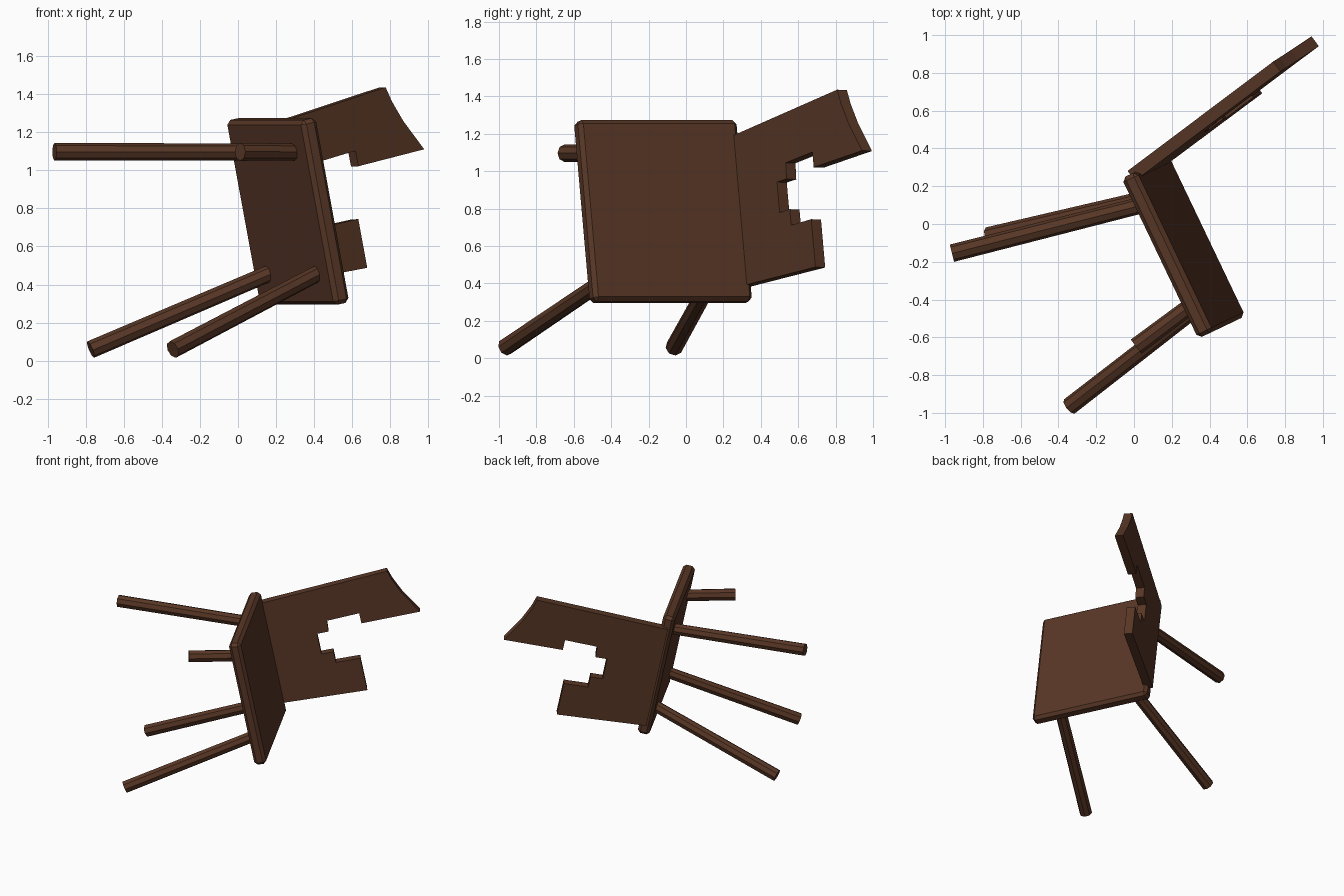
import bpy, bmesh
from mathutils import Matrix, Vector

cube = bpy.data.objects.get("Cube")
if cube:
    bpy.data.objects.remove(cube, do_unlink=True)

wood = bpy.data.materials.new("dark_brown_wood")
wood.use_nodes = True
BROWN = (0.098, 0.038, 0.019, 1)
wood.diffuse_color = BROWN
wood.node_tree.nodes["Principled BSDF"].inputs["Base Color"].default_value = BROWN

# Frame of the toppled chair: x to the back, y across the seat, z up from the seat
back_dir = Vector((-0.43, 0.90, 0)).normalized()
up_dir = back_dir.cross(Vector((-0.18, -0.085, 0.98))).normalized()
side_dir = up_dir.cross(back_dir)
TOPPLED = Matrix((back_dir, side_dir, up_dir)).transposed().to_4x4()
TOPPLED.translation = (0.262, -0.123, 0.784)


def add_part(name, bm):
    bmesh.ops.recalc_face_normals(bm, faces=bm.faces)
    mesh = bpy.data.meshes.new(name)
    bm.to_mesh(mesh)
    bm.free()
    mesh.materials.append(wood)
    obj = bpy.data.objects.new(name, mesh)
    obj.matrix_world = TOPPLED
    bpy.context.collection.objects.link(obj)
    return obj


# Seat slab with chamfered edges
bm = bmesh.new()
bmesh.ops.create_cube(bm, size=1, matrix=Matrix.Diagonal((0.94, 0.99, 0.09, 1)))
seat = add_part("seat", bm)
bevel = seat.modifiers.new("chamfer", 'BEVEL')
bevel.width = 0.022
bevel.segments = 1


# Splayed legs, one of them snapped short
def add_leg(name, front_back, side, length):
    top = Vector((front_back * 0.295, side * 0.325, -0.03))
    foot = Vector((front_back * 0.50, side * 0.53, -1.035))
    axis = foot - top
    turn = axis.to_track_quat('Z', 'Y').to_matrix().to_4x4()
    bm = bmesh.new()
    bmesh.ops.create_cone(bm, cap_ends=True, segments=8, radius1=0.044,
                          radius2=0.047, depth=axis.length * length,
                          matrix=Matrix.Translation(top + axis * length / 2) @ turn)
    add_part(name, bm)


add_leg("back_left_leg", 1, 1, 1)
add_leg("back_right_leg", 1, -1, 1)
add_leg("front_right_leg", -1, -1, 1)
add_leg("front_left_broken_leg", -1, 1, 0.35)

# Broken backrest: outline as (across, height), leaning backwards
outline = [
    (-0.405, 0.0), (0.405, 0.0), (0.467, 0.977), (0.387, 1.0), (0.27, 1.05),
    (0.1, 1.148), (0.097, 0.715), (0.18, 0.715), (0.17, 0.475), (0.083, 0.47),
    (0.083, 0.385), (-0.083, 0.385), (-0.083, 0.475), (-0.17, 0.475),
    (-0.174, 0.654), (-0.435, 0.654),
]
LEAN = 0.195
bm = bmesh.new()
face = bm.faces.new([bm.verts.new((0.428 + LEAN * h, s, h)) for s, h in outline])
extruded = bmesh.ops.extrude_face_region(bm, geom=[face])["geom"]
bmesh.ops.translate(bm, vec=Vector((1, 0, -LEAN)).normalized() * 0.065,
                    verts=[v for v in extruded if isinstance(v, bmesh.types.BMVert)])
add_part("broken_backrest", bm)
